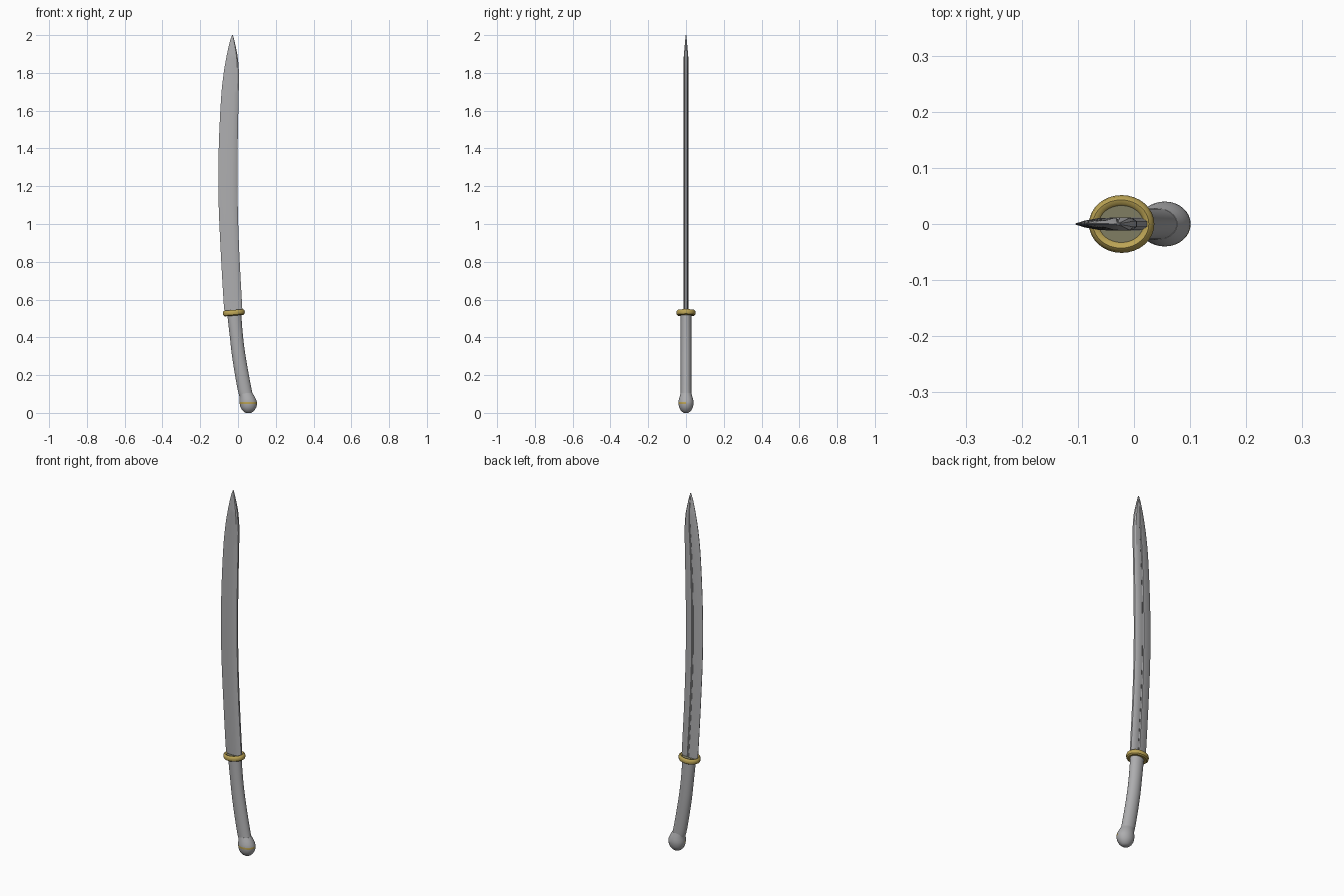
import bpy, bmesh, math
from mathutils import Matrix

if "Cube" in bpy.data.objects:
    bpy.data.objects.remove(bpy.data.objects["Cube"])


def material(name, rgb):
    m = bpy.data.materials.new(name)
    m.diffuse_color = (*rgb, 1.0)
    m.use_nodes = True
    m.node_tree.nodes["Principled BSDF"].inputs["Base Color"].default_value = m.diffuse_color
    return m


STEEL = material("grey steel", (0.42, 0.42, 0.43))
GOLD = material("gold", (0.50, 0.37, 0.09))
BRONZE = material("dull bronze", (0.21, 0.20, 0.12))


def smooth_table(table, steps):
    """Catmull-Rom refinement of rows of numbers."""
    out = []
    last = len(table) - 1
    for i in range(last):
        a, b = table[max(i - 1, 0)], table[i]
        c, d = table[i + 1], table[min(i + 2, last)]
        for s in range(steps):
            t = s / steps
            out.append([0.5 * (2 * q + (r - p) * t + (2 * p - 5 * q + 4 * r - w) * t * t
                               + (3 * q - p - 3 * r + w) * t ** 3)
                        for p, q, r, w in zip(a, b, c, d)])
    out.append(list(table[-1]))
    return out


def loft(name, rings, mats, rule=None, angle=40, matrix=None):
    """Skin a stack of equal-length rings and cap both ends."""
    bm = bmesh.new()
    loops = [[bm.verts.new(p) for p in ring] for ring in rings]
    n = len(loops[0])
    for lo, hi in zip(loops, loops[1:]):
        for i in range(n):
            j = (i + 1) % n
            bm.faces.new((lo[i], lo[j], hi[j], hi[i]))
    bm.faces.new(loops[0][::-1])
    bm.faces.new(loops[-1])
    bmesh.ops.recalc_face_normals(bm, faces=bm.faces[:])
    bm.normal_update()
    for f in bm.faces:
        f.smooth = True
        if rule:
            f.material_index = rule(f.calc_center_median(), f.normal)
    if matrix:
        bm.transform(matrix)
    me = bpy.data.meshes.new(name)
    bm.to_mesh(me)
    bm.free()
    for m in mats:
        me.materials.append(m)
    me.set_sharp_from_angle(angle=math.radians(angle))
    ob = bpy.data.objects.new(name, me)
    bpy.context.collection.objects.link(ob)
    return ob


def ellipse(z, cx, rx, ry, n=32):
    return [(cx + rx * math.cos(2 * math.pi * i / n),
             ry * math.sin(2 * math.pi * i / n), z) for i in range(n)]


# blade: height, cutting edge x, spine x
outline = [(0.53, -0.071, 0.024), (0.60, -0.077, 0.020), (0.865, -0.092, 0.006),
           (1.13, -0.103, -0.002), (1.40, -0.102, -0.002), (1.66, -0.090, 0.003),
           (1.79, -0.077, 0.005), (1.87, -0.064, 0.000), (1.92, -0.054, -0.008),
           (1.97, -0.042, -0.019), (2.00, -0.031, -0.027)]
# cross-section from edge to spine: fraction across, half thickness
front_side = [(0.0, 0.001), (0.15, 0.006), (0.4, 0.0105), (0.7, 0.012), (0.9, 0.011), (1.0, 0.005)]
# the back carries a shallow groove
back_side = [(1.0, 0.005), (0.9, 0.011), (0.7, 0.012), (0.60, 0.0115), (0.57, 0.009),
             (0.53, 0.009), (0.50, 0.011), (0.4, 0.0105), (0.15, 0.006), (0.0, 0.001)]
blade_rings = []
for z, left, right in smooth_table(outline, 5):
    k = min(1.0, 0.15 + max(0.0, 2.0 - z) / 0.13)
    section = [(u, -t) for u, t in front_side] + back_side
    blade_rings.append([(left + (right - left) * u, t * k, z) for u, t in section])
loft("blade", blade_rings, [STEEL], angle=30)

# guard: rounded oval rim with a recessed upper face
guard_profile = [(-0.012, 0.034), (-0.015, 0.049), (-0.010, 0.056), (0.0, 0.0585),
                 (0.010, 0.056), (0.015, 0.050), (0.013, 0.044), (0.008, 0.040)]
guard_place = Matrix.Translation((-0.022, 0, 0.53)) @ Matrix.Rotation(math.radians(-5), 4, 'Y')
loft("guard", [ellipse(z, 0, r, r - 0.007) for z, r in guard_profile], [GOLD, BRONZE],
     rule=lambda c, n: 1 if n.z > 0.9 and abs(c.x) < 0.01 and abs(c.y) < 0.01 else 0,
     matrix=guard_place)

# curved oval grip
grip_path = [(0.07, 0.050, 0.036, 0.029), (0.124, 0.035, 0.037, 0.028), (0.283, 0.007, 0.036, 0.028),
             (0.40, -0.008, 0.035, 0.028), (0.525, -0.020, 0.037, 0.028)]
loft("grip", [ellipse(*row) for row in smooth_table(grip_path, 5)], [STEEL])

# rounded pommel with a thin gold band across its front half
pommel_rows = [(0.0, 0.055, 0.014, 0.012), (0.006, 0.055, 0.024, 0.021), (0.016, 0.055, 0.034, 0.030),
               (0.030, 0.055, 0.042, 0.037), (0.048, 0.055, 0.046, 0.040), (0.058, 0.054, 0.046, 0.040),
               (0.072, 0.052, 0.043, 0.038), (0.088, 0.048, 0.039, 0.033), (0.105, 0.041, 0.036, 0.028)]
loft("pommel", [ellipse(*row) for row in pommel_rows], [STEEL, GOLD],
     rule=lambda c, n: 1 if 0.048 < c.z < 0.058 and n.y < -0.1 else 0)
